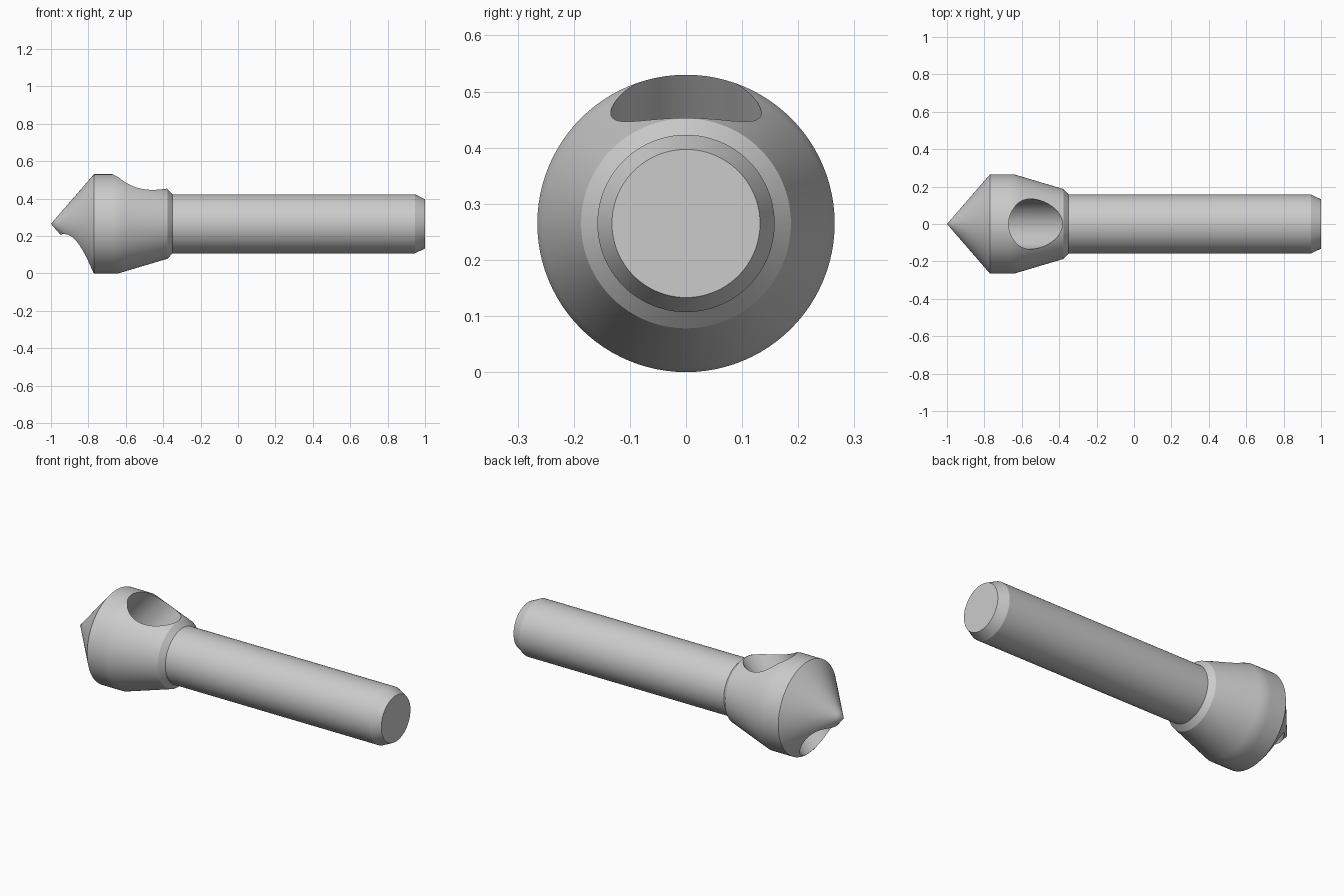
import bpy, bmesh, math
from mathutils import Matrix, Vector

if "Cube" in bpy.data.objects:
    bpy.data.objects.remove(bpy.data.objects["Cube"])

SEG = 96
CZ = 0.265

# Turned profile of the countersink: (x, radius)
KEYS = [(-1.0, 0.0), (-0.77, 0.265), (-0.64, 0.265), (-0.378, 0.187),
        (-0.35, 0.158), (0.945, 0.158), (1.0, 0.132), (1.0, 0.0)]
STEPS = [8, 4, 8, 1, 6, 1, 1]


def refine(keys, steps):
    pts = [keys[0]]
    for (a, b), n in zip(zip(keys, keys[1:]), steps):
        for i in range(1, n + 1):
            t = i / n
            pts.append((a[0] + (b[0] - a[0]) * t, a[1] + (b[1] - a[1]) * t))
    return pts


def to_object(bm, name):
    mesh = bpy.data.meshes.new(name)
    bm.to_mesh(mesh)
    bm.free()
    ob = bpy.data.objects.new(name, mesh)
    bpy.context.collection.objects.link(ob)
    return ob


# Body: profile revolved around the long axis
bm = bmesh.new()
verts = [bm.verts.new((x, 0, CZ + r)) for x, r in refine(KEYS, STEPS)]
edges = [bm.edges.new(p) for p in zip(verts, verts[1:])]
bmesh.ops.spin(bm, geom=verts + edges, cent=(0, 0, CZ), axis=(1, 0, 0),
               angle=math.tau, steps=SEG, use_merge=True)
bmesh.ops.remove_doubles(bm, verts=bm.verts, dist=1e-5)
bmesh.ops.recalc_face_normals(bm, faces=bm.faces)
body = to_object(bm, "countersink_bit")

# Slanted hole leading from the cutting cone to the back of the head
ANGLE = math.radians(49)
axis = Vector((math.cos(ANGLE), 0, math.sin(ANGLE)))
centre = Vector((-0.525, 0, 0.4925)) - axis * 0.25
bm = bmesh.new()
bmesh.ops.create_cone(bm, cap_ends=True, segments=SEG, radius1=0.134,
                      radius2=0.134, depth=1.6,
                      matrix=Matrix.Translation(centre)
                      @ axis.to_track_quat('Z', 'Y').to_matrix().to_4x4())
cutter = to_object(bm, "hole_cutter")
cutter.hide_render = True

# Cut the hole and shade
cut = body.modifiers.new("chip_hole", 'BOOLEAN')
cut.operation = 'DIFFERENCE'
cut.solver = 'EXACT'
cut.object = cutter
bpy.ops.object.select_all(action='DESELECT')
bpy.context.view_layer.objects.active = body
body.select_set(True)
bpy.ops.object.modifier_apply(modifier=cut.name)
bpy.data.objects.remove(cutter)
bpy.ops.object.shade_smooth_by_angle(angle=math.radians(25))
